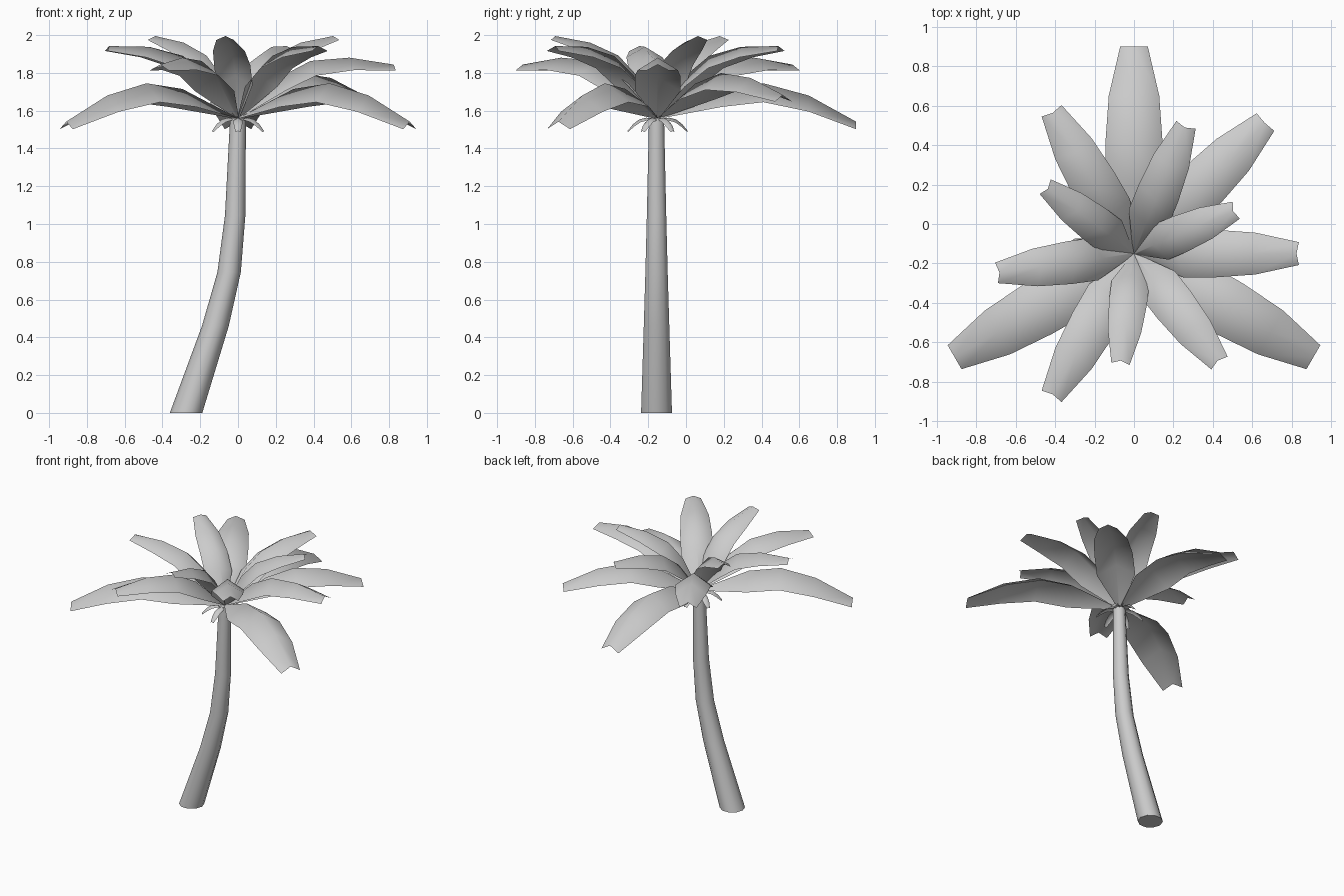
import bpy
import math
from mathutils import Matrix, Vector

if "Cube" in bpy.data.objects:
    bpy.data.objects.remove(bpy.data.objects["Cube"])

CROWN = Vector((0, -0.15, 1.56))

# Leaf rings: distance along leaf, ridge height, half width, edge drop
LEAF = [(0.0, 0.0, 0.008, 0.004),
        (0.34, 0.155, 0.145, 0.095),
        (0.56, 0.185, 0.145, 0.10),
        (0.80, 0.12, 0.128, 0.085),
        (1.05, -0.018, 0.07, 0.04)]


def make_object(name, verts, faces):
    mesh = bpy.data.meshes.new(name)
    mesh.from_pydata(verts, [], faces)
    mesh.update()
    ob = bpy.data.objects.new(name, mesh)
    bpy.context.collection.objects.link(ob)
    for p in mesh.polygons:
        p.use_smooth = len(p.vertices) == 4
    return ob


# Leaf: an arched strip with a raised centre ridge
def leaf(name, heading, pitch, scale):
    m = (Matrix.Translation(CROWN)
         @ Matrix.Rotation(math.radians(heading), 4, 'Z')
         @ Matrix.Rotation(math.radians(-pitch), 4, 'Y')
         @ Matrix.Scale(scale, 4))
    verts, faces = [], []
    for s, h, w, d in LEAF:
        verts += [m @ Vector((s, -w, h - d)), m @ Vector((s, 0, h)),
                  m @ Vector((s, w, h - d))]
    for i in range(len(LEAF) - 1):
        for j in range(2):
            a = 3 * i + j
            faces.append((a, a + 3, a + 4, a + 1))
    return make_object(name, verts, faces)


# Trunk: tapered, leaning tube of level rings (x, z, radius)
SIDES = 10
PATH = [(-0.275, 0.0, 0.086), (-0.12, 0.46, 0.071), (-0.047, 0.745, 0.062),
        (-0.015, 1.045, 0.054), (0.0, 1.56, 0.042)]
verts, faces = [], []
for x, z, r in PATH:
    for k in range(SIDES):
        a = 2 * math.pi * k / SIDES
        verts.append((x + r * math.cos(a), -0.156 + r * math.sin(a), z))
for i in range(len(PATH) - 1):
    for k in range(SIDES):
        n = (k + 1) % SIDES
        a, b = i * SIDES, (i + 1) * SIDES
        faces.append((a + k, a + n, b + n, b + k))
faces.append(tuple(reversed(range(SIDES))))
faces.append(tuple(range((len(PATH) - 1) * SIDES, len(PATH) * SIDES)))
make_object("trunk", verts, faces)

# Leaf tiers, three leaves each: heading, pitch, scale
TIERS = [("low_leaf", 90, 0, 1.0), ("middle_leaf", 0, 20, 0.83),
         ("upper_leaf", 68, 30, 0.75), ("top_leaf", 23, 39.5, 0.665)]
for name, heading, pitch, scale in TIERS:
    for k in range(3):
        leaf(f"{name}_{k + 1}", heading + 120 * k, pitch, scale)

# Single extra leaf at the back right
leaf("side_leaf", 45, 8.5, 0.9)

# Small drooping leaves under the crown
for k in range(6):
    leaf(f"drooping_leaf_{k + 1}", 30 + 60 * k, -22, 0.165)
